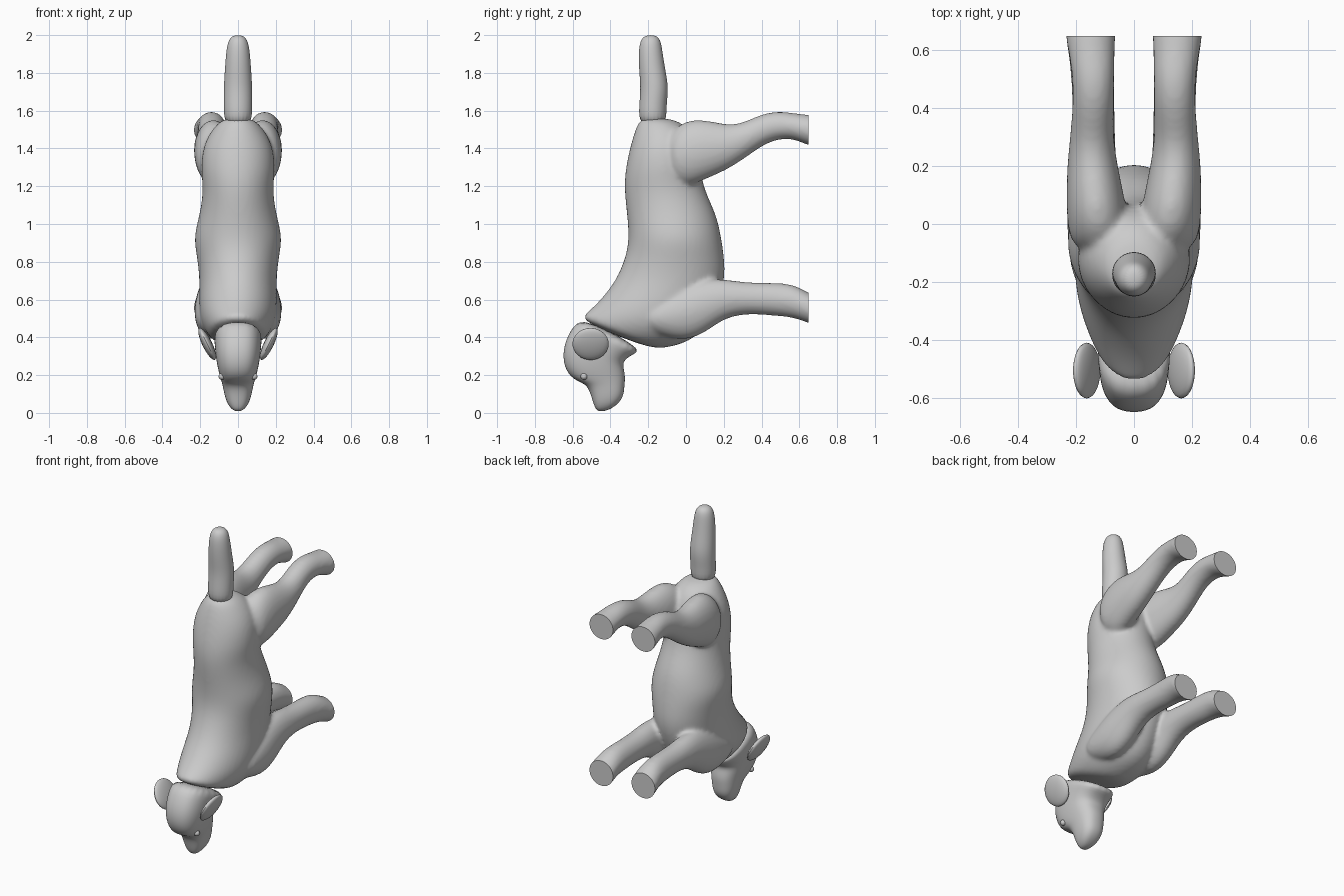
import bpy, bmesh, math
from mathutils import Matrix, Vector

if "Cube" in bpy.data.objects:
    bpy.data.objects.remove(bpy.data.objects["Cube"])

grey = bpy.data.materials.new("plain grey")
grey.diffuse_color = (0.6, 0.6, 0.6, 1)
grey.use_nodes = True
grey.node_tree.nodes["Principled BSDF"].inputs["Base Color"].default_value = grey.diffuse_color


def loft(bm, rings, power=1.0, side=1, n=20):
    """Skin rings given as (y1, z1, y2, z2, x centre, half width)."""
    loops = []
    for y1, z1, y2, z2, x, w in rings:
        mid = Vector((side * x, (y1 + y2) / 2, (z1 + z2) / 2))
        u = Vector((0, (y1 - y2) / 2, (z1 - z2) / 2))
        loop = []
        for i in range(n):
            a = 2 * math.pi * i / n
            c = math.copysign(abs(math.cos(a)) ** power, math.cos(a))
            s = math.copysign(abs(math.sin(a)) ** power, math.sin(a))
            loop.append(bm.verts.new(mid + u * c + Vector((w * s, 0, 0))))
        loops.append(loop)
    for a, b in zip(loops, loops[1:]):
        for i in range(n):
            j = (i + 1) % n
            bm.faces.new((a[i], a[j], b[j], b[i]))
    bm.faces.new(loops[0])
    bm.faces.new(loops[-1])


def make(name, bm, subdiv=0, blend=False):
    bmesh.ops.recalc_face_normals(bm, faces=bm.faces[:])
    me = bpy.data.meshes.new(name)
    bm.to_mesh(me)
    bm.free()
    ob = bpy.data.objects.new(name, me)
    bpy.context.collection.objects.link(ob)
    bpy.ops.object.select_all(action='DESELECT')
    ob.select_set(True)
    bpy.context.view_layer.objects.active = ob
    if subdiv:
        ob.modifiers.new("round", 'SUBSURF').levels = subdiv
    if blend:
        m = ob.modifiers.new("merge", 'REMESH')
        m.mode = 'VOXEL'
        m.voxel_size = 0.012
        m = ob.modifiers.new("soften", 'SMOOTH')
        m.factor, m.iterations = 0.5, 8
    for m in list(ob.modifiers):
        bpy.ops.object.modifier_apply(modifier=m.name)
    if blend:
        # flat soles
        b = bmesh.new()
        b.from_mesh(ob.data)
        bmesh.ops.bisect_plane(b, geom=b.verts[:] + b.edges[:] + b.faces[:],
                               plane_co=(0, 0.648, 0), plane_no=(0, 1, 0),
                               clear_outer=True)
        bmesh.ops.holes_fill(b, edges=[e for e in b.edges if e.is_boundary], sides=0)
        bmesh.ops.recalc_face_normals(b, faces=b.faces[:])
        b.to_mesh(ob.data)
        b.free()
    ob.data.materials.clear()
    ob.data.materials.append(grey)
    bpy.ops.object.shade_smooth_by_angle(angle=math.radians(45))
    return ob


torso = [
    (-.24, 1.57, -.09, 1.56, 0, .07), (-.27, 1.50, .00, 1.53, 0, .13),
    (-.30, 1.40, .06, 1.43, 0, .19), (-.325, 1.28, .08, 1.28, 0, .20),
    (-.33, 1.18, .10, 1.18, 0, .185), (-.315, 1.05, .165, 1.05, 0, .205),
    (-.305, .93, .19, .93, 0, .24), (-.32, .83, .205, .83, 0, .22),
    (-.37, .71, .215, .70, 0, .205), (-.43, .63, .15, .52, 0, .21),
    (-.48, .575, .06, .39, 0, .20), (-.53, .53, -.08, .345, 0, .165),
    (-.57, .49, -.19, .335, 0, .13),
]
hind_leg = [
    (-.12, 1.46, -.08, 1.22, .11, .10), (.00, 1.56, .00, 1.19, .125, .108),
    (.12, 1.55, .10, 1.235, .135, .10), (.22, 1.525, .22, 1.285, .145, .085),
    (.30, 1.535, .33, 1.36, .145, .075), (.40, 1.585, .42, 1.425, .14, .072),
    (.50, 1.60, .50, 1.45, .14, .073), (.58, 1.585, .57, 1.45, .145, .078),
    (.645, 1.58, .645, 1.415, .15, .088), (.72, 1.57, .72, 1.40, .15, .088),
]
front_leg = [
    (-.25, .55, -.22, .44, .12, .08), (-.12, .62, -.12, .40, .13, .095),
    (.00, .68, .00, .38, .14, .093), (.10, .71, .10, .42, .14, .087),
    (.20, .71, .20, .50, .14, .08), (.32, .69, .32, .525, .14, .075),
    (.45, .69, .45, .515, .14, .073), (.57, .685, .57, .505, .145, .078),
    (.645, .635, .645, .475, .15, .088), (.72, .61, .72, .45, .15, .088),
]

# torso and four legs merged into one smooth skin
bm = bmesh.new()
loft(bm, torso)
for side in (-1, 1):
    loft(bm, hind_leg, side=side)
    loft(bm, front_leg, side=side)
make("body_and_legs", bm, subdiv=2, blend=True)

# upright tail
bm = bmesh.new()
loft(bm, [
    (-.25, 1.52, -.10, 1.52, 0, .075), (-.25, 1.62, -.105, 1.62, 0, .076),
    (-.24, 1.72, -.09, 1.72, 0, .077), (-.25, 1.82, -.11, 1.82, 0, .07),
    (-.252, 1.92, -.125, 1.92, 0, .063), (-.24, 1.98, -.135, 1.98, 0, .05),
    (-.21, 2.0, -.165, 2.0, 0, .02),
])
make("tail", bm, subdiv=2)

# head tapering to the muzzle
bm = bmesh.new()
loft(bm, [
    (-.55, .515, -.22, .335, 0, .13), (-.615, .44, -.29, .305, 0, .125),
    (-.655, .34, -.335, .27, 0, .12), (-.648, .24, -.327, .23, 0, .108),
    (-.60, .175, -.32, .19, 0, .093), (-.53, .155, -.325, .14, 0, .082),
    (-.505, .10, -.33, .085, 0, .072), (-.49, .045, -.365, .04, 0, .055),
    (-.47, .005, -.42, .01, 0, .022),
], power=0.8)
make("head", bm, subdiv=2)

for side, label in ((-1, "left"), (1, "right")):
    # thin ear flap leaning outward
    bm = bmesh.new()
    bmesh.ops.create_uvsphere(
        bm, u_segments=24, v_segments=16, radius=1,
        matrix=Matrix.Translation((side * .163, -.505, .365))
        @ Matrix.Rotation(side * math.radians(26), 4, 'Y')
        @ Matrix.Diagonal((.026, .096, .093, 1)))
    make(label + "_ear", bm)
    # small bead eye
    bm = bmesh.new()
    bmesh.ops.create_uvsphere(
        bm, u_segments=16, v_segments=10, radius=.018,
        matrix=Matrix.Translation((side * .085, -.54, .193)))
    make(label + "_eye", bm)
